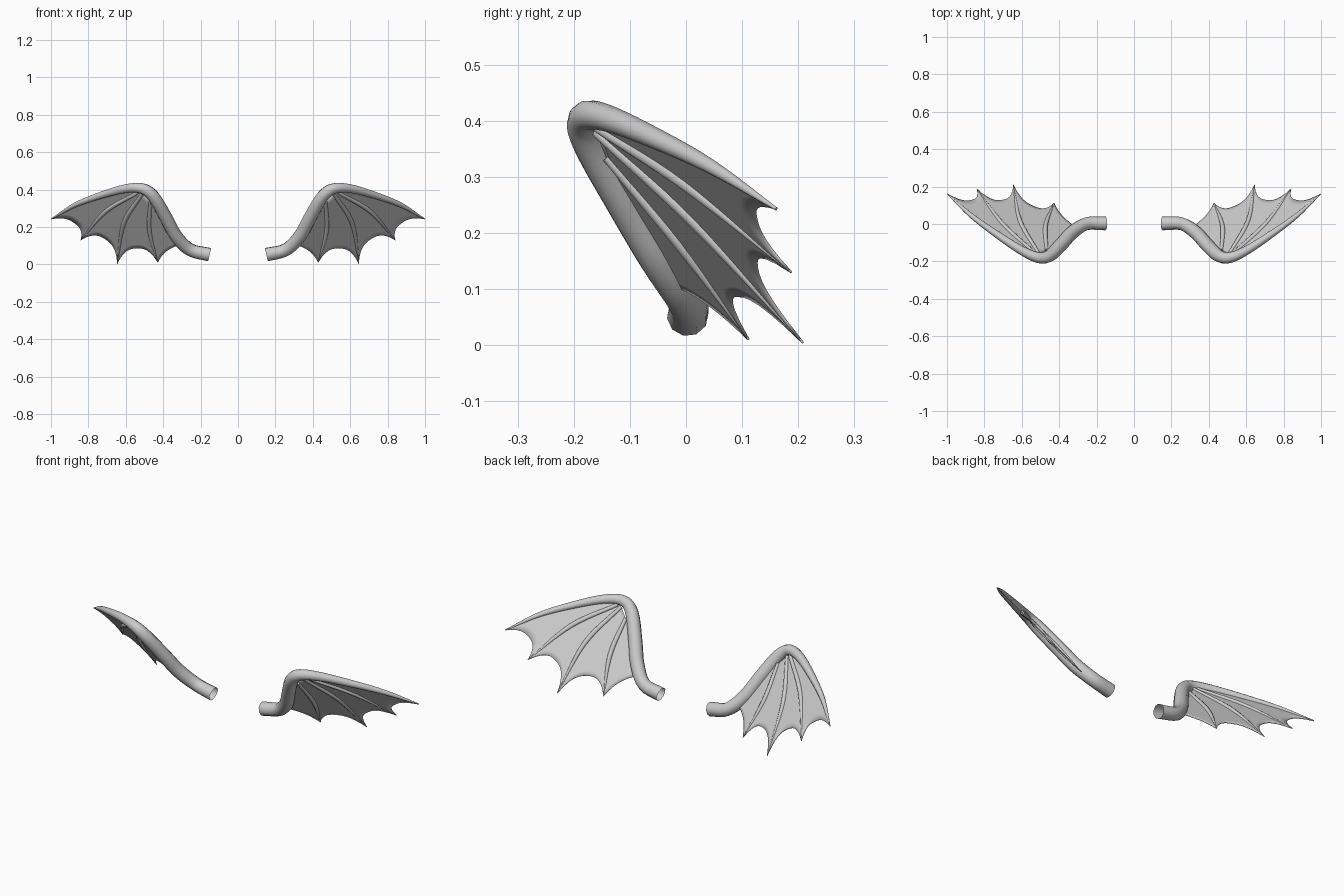
import bpy, bmesh, math
from mathutils import Vector

if "Cube" in bpy.data.objects:
    bpy.data.objects.remove(bpy.data.objects["Cube"])

# Each wing lies in one tilted plane: y follows from x and z
def on_plane(x, z):
    return Vector((x, 0.425 * x - 0.827 * z - 0.062, z))

def spline(vals, t):
    """Catmull-Rom through vals (vectors), t in 0..1."""
    n = len(vals) - 1
    i = min(int(t * n), n - 1)
    u = t * n - i
    p1, p2 = vals[i], vals[i + 1]
    p0 = vals[i - 1] if i > 0 else p1 * 2 - p2
    p3 = vals[i + 2] if i + 2 <= n else p2 * 2 - p1
    return 0.5 * (2 * p1 + (p2 - p0) * u + (2 * p0 - 5 * p1 + 4 * p2 - p3) * u * u
                  + (3 * p1 - p0 - 3 * p2 + p3) * u ** 3)

def finish(name, bm, thickness=0):
    bmesh.ops.recalc_face_normals(bm, faces=bm.faces)
    me = bpy.data.meshes.new(name)
    bm.to_mesh(me)
    bm.free()
    ob = bpy.data.objects.new(name, me)
    bpy.context.collection.objects.link(ob)
    if thickness:
        s = ob.modifiers.new("Thickness", 'SOLIDIFY')
        s.thickness = thickness
        s.offset = 0
    m = ob.modifiers.new("Mirror", 'MIRROR')
    m.use_mirror_merge = False
    bpy.ops.object.select_all(action='DESELECT')
    ob.select_set(True)
    bpy.context.view_layer.objects.active = ob
    bpy.ops.object.shade_smooth_by_angle(angle=math.radians(60))
    return ob

def tube(name, pts, radii, steps, sides, cap_start):
    bm = bmesh.new()
    rad = [Vector((r, 0, 0)) for r in radii]
    normal = Vector((0.425, -1, -0.827)).normalized()
    rings = []
    for k in range(steps + 1):
        t = k / steps
        c = spline(pts, t)
        d = (spline(pts, min(t + .005, 1)) - spline(pts, max(t - .005, 0))).normalized()
        a = (normal - d * normal.dot(d)).normalized()
        b = d.cross(a)
        r = spline(rad, t).x
        rings.append([bm.verts.new(c + r * (a * math.cos(q) + b * math.sin(q)))
                      for q in (math.tau * j / sides for j in range(sides))])
    for r0, r1 in zip(rings, rings[1:]):
        for j in range(sides):
            bm.faces.new((r0[j], r0[(j + 1) % sides], r1[(j + 1) % sides], r1[j]))
    bm.faces.new(rings[-1])
    if cap_start:
        bm.faces.new(rings[0])
    return finish(name, bm)

# Arm and leading edge, open at the shoulder end
arm = [Vector((0.152, 0.003, 0.052)), Vector((0.255, 0.001, 0.078))] + [
    on_plane(*p) for p in ((.33, .15), (.385, .25), (.45, .36), (.51, .405),
                           (.60, .405), (.73, .37), (.87, .318), (.997, .243))]
tube("wing_arm", arm, [.037, .035, .036, .036, .034, .029, .024, .019, .013, .003],
     45, 10, False)

# Finger bones fanning from the elbow
fingers = [[on_plane(*p) for p in f] for f in (
    ((.53, .388), (.705, .285), (.84, .13)),
    ((.51, .38), (.61, .22), (.645, .004)),
    ((.468, .335), (.473, .18), (.428, .01)))]
for i, f in enumerate(fingers):
    tube(f"wing_finger_{i + 1}", f, [.010, .0125, .002], 14, 8, True)

# Membrane panels between neighbouring bones, each with a scalloped free edge
lead = [on_plane(.52, .40)] + arm[6:]
inner = [arm[4], arm[3], arm[2], on_plane(.285, .092)]
bones = [lead] + fingers + [inner]
scallops = [(.875, .222), (.71, .136), (.54, .087), (.36, .085)]
bm = bmesh.new()
NS, NT = 12, 14
for a, b, mid in zip(bones, bones[1:], scallops):
    pull = on_plane(*mid) - (a[-1] + b[-1]) / 2
    grid = []
    for i in range(NT + 1):
        t = i / NT
        row = []
        for j in range(NS + 1):
            s = j / NS
            p = spline(a, t).lerp(spline(b, t), s)
            row.append(bm.verts.new(p + pull * (t ** 1.5) * (1 - abs(2 * s - 1) ** 2.6)))
        grid.append(row)
    for r0, r1 in zip(grid, grid[1:]):
        for j in range(NS):
            bm.faces.new((r0[j], r0[j + 1], r1[j + 1], r1[j]))
bmesh.ops.remove_doubles(bm, verts=bm.verts, dist=0.0005)
finish("wing_membrane", bm, 0.004)
